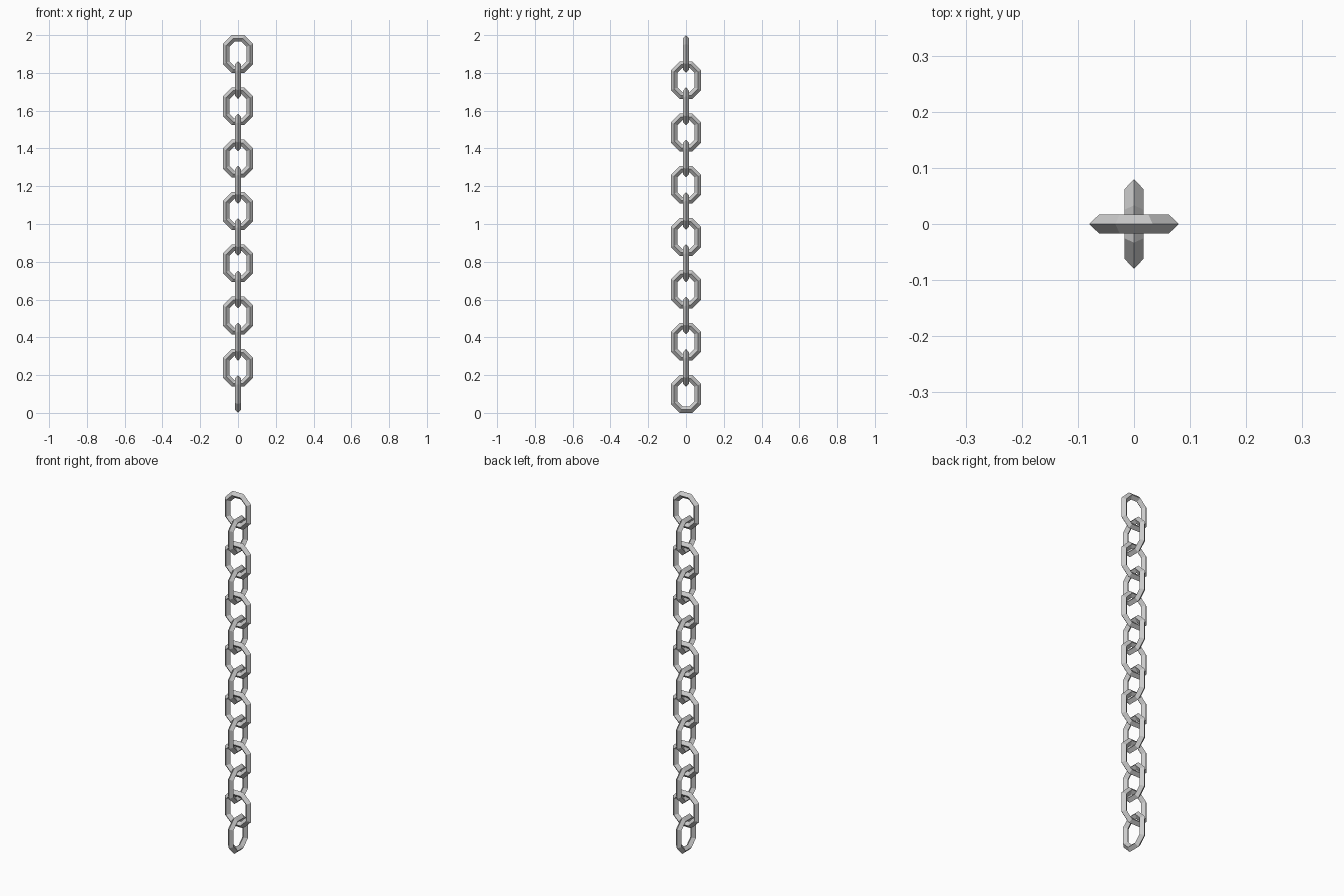
import bpy, bmesh, math

if "Cube" in bpy.data.objects:
    bpy.data.objects.remove(bpy.data.objects["Cube"])

LINKS = 14
HALF_H, HALF_W = 0.10, 0.08      # outer half height and half width of a link
BAR_R, BAR_T = 0.0175, 0.0165    # bar half width (in plane) and half thickness


def link_mesh(name):
    """Stretched octagonal ring swept with a diamond-shaped bar section."""
    bm = bmesh.new()
    stretch = HALF_H - HALF_W
    section = [(BAR_R, 0), (0, BAR_T), (-BAR_R, 0), (0, -BAR_T)]
    rings = []
    for i in range(8):
        a = math.radians(22.5 + 45 * i)
        ring = []
        for d, t in section:
            r = (HALF_W - BAR_R + d) / math.cos(math.radians(22.5))
            z = r * math.sin(a)
            ring.append(bm.verts.new((r * math.cos(a), t, z + math.copysign(stretch, z))))
        rings.append(ring)
    for i in range(8):
        p, q = rings[i], rings[(i + 1) % 8]
        for j in range(4):
            k = (j + 1) % 4
            bm.faces.new((p[j], p[k], q[k], q[j]))
    bmesh.ops.recalc_face_normals(bm, faces=bm.faces)
    mesh = bpy.data.meshes.new(name)
    bm.to_mesh(mesh)
    bm.free()
    return mesh


# Hanging chain: alternate links turned a quarter turn
mesh = link_mesh("chain_link")
pitch = (2.0 - 2 * HALF_H) / (LINKS - 1)
for n in range(LINKS):
    link = bpy.data.objects.new(f"chain_link_{n + 1}", mesh)
    link.location.z = 2.0 - HALF_H - n * pitch
    link.rotation_euler.z = math.pi / 2 * (n % 2)
    bpy.context.collection.objects.link(link)
